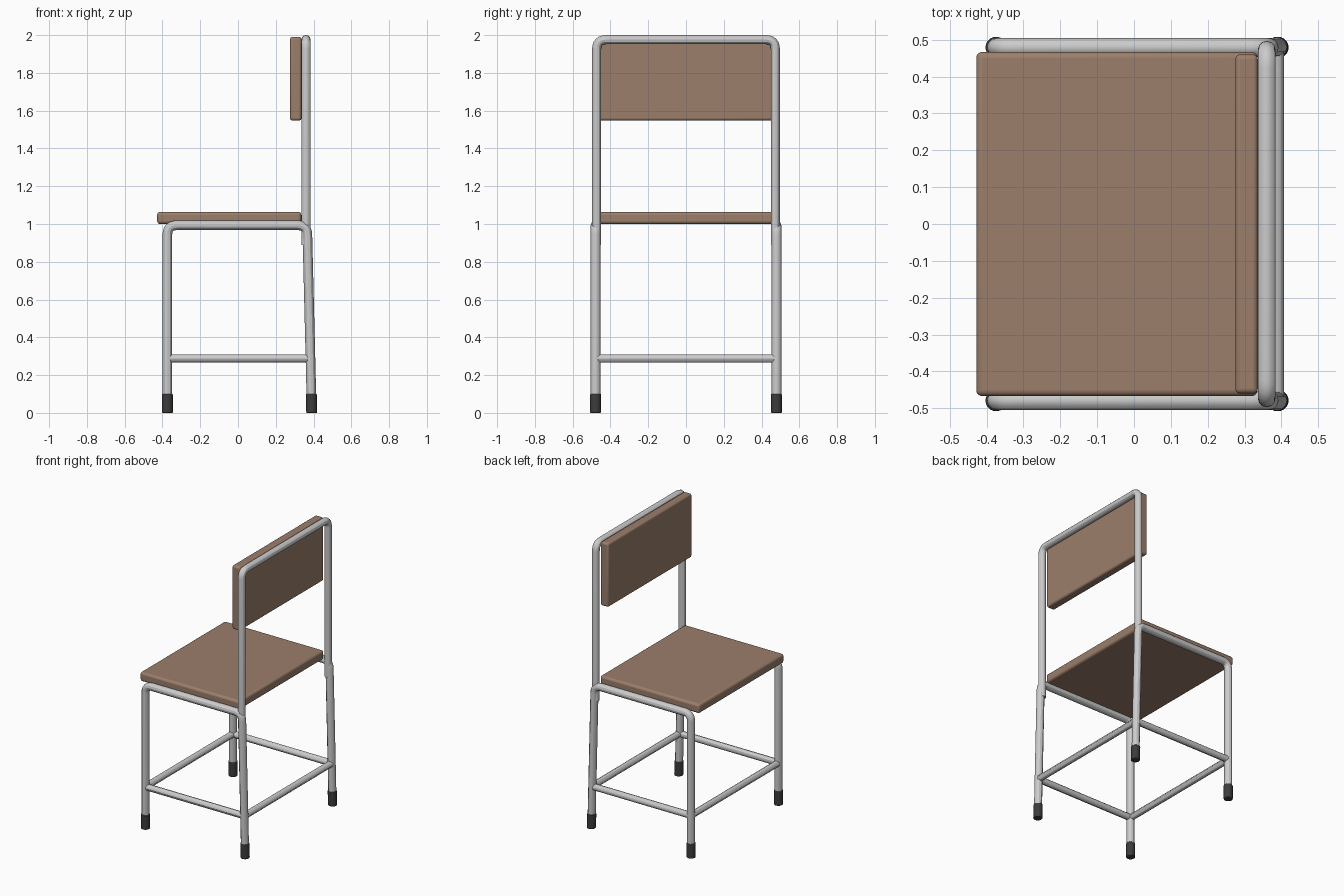
import bpy, bmesh
from mathutils import Vector

if "Cube" in bpy.data.objects:
    bpy.data.objects.remove(bpy.data.objects["Cube"])


def material(name, rgb):
    m = bpy.data.materials.new(name)
    m.diffuse_color = (*rgb, 1)
    m.use_nodes = True
    m.node_tree.nodes["Principled BSDF"].inputs["Base Color"].default_value = m.diffuse_color
    return m


WOOD = material("wood", (0.33, 0.21, 0.145))
RUBBER = material("rubber", (0.045, 0.045, 0.045))


def finish(obj, mat=None):
    bpy.ops.object.select_all(action='DESELECT')
    obj.select_set(True)
    bpy.context.view_layer.objects.active = obj
    if mat:
        obj.data.materials.append(mat)
    bpy.ops.object.shade_smooth_by_angle()
    return obj


def rounded(points, radius, steps=6):
    """Replace the inner corners of a path with smooth bends."""
    pts = [Vector(p) for p in points]
    out = [pts[0]]
    for a, b, c in zip(pts, pts[1:], pts[2:]):
        p, q = b + (a - b).normalized() * radius, b + (c - b).normalized() * radius
        for i in range(steps + 1):
            t = i / steps
            out.append(p * (1 - t) ** 2 + b * 2 * t * (1 - t) + q * t * t)
    return out + [pts[-1]]


def tube(name, points, r, bend=0.05):
    curve = bpy.data.curves.new(name, 'CURVE')
    curve.dimensions = '3D'
    curve.bevel_depth = r
    curve.bevel_resolution = 4
    curve.use_fill_caps = True
    path = rounded(points, bend)
    spline = curve.splines.new('POLY')
    spline.points.add(len(path) - 1)
    for sp, p in zip(spline.points, path):
        sp.co = (*p, 1)
    obj = bpy.data.objects.new(name, curve)
    bpy.context.collection.objects.link(obj)
    bpy.ops.object.select_all(action='DESELECT')
    obj.select_set(True)
    bpy.context.view_layer.objects.active = obj
    bpy.ops.object.convert(target='MESH')
    return finish(bpy.context.object)


def board(name, lo, hi, bevel):
    lo, hi = Vector(lo), Vector(hi)
    bpy.ops.mesh.primitive_cube_add(size=1, location=(lo + hi) / 2)
    obj = bpy.context.object
    obj.name = name
    obj.scale = hi - lo
    bpy.ops.object.transform_apply(location=False, rotation=False, scale=True)
    mod = obj.modifiers.new("round", 'BEVEL')
    mod.width = bevel
    mod.segments = 4
    return finish(obj, WOOD)


def foot(name, x, y, tilt=0):
    bpy.ops.mesh.primitive_cylinder_add(vertices=24, radius=0.029, depth=0.1,
                                        location=(x, y, 0.05))
    obj = bpy.context.object
    obj.name = name
    for v in obj.data.vertices:
        v.co.x -= tilt * (v.co.z + 0.05)
    mod = obj.modifiers.new("round", 'BEVEL')
    mod.width = 0.004
    mod.segments = 2
    return finish(obj, RUBBER)


# Seat and backrest boards
board("seat", (-0.428, -0.467, 1.0), (0.335, 0.467, 1.064), 0.016)
board("backrest", (0.275, -0.46, 1.548), (0.336, 0.46, 1.99), 0.013)

# Side frames: front leg, seat rail and raked back leg in one bent tube
for side, s in (("left", 1), ("right", -1)):
    y = 0.479 * s
    tube(side + "_leg_frame", [(-0.374, y, 0.03), (-0.374, y, 0.993),
                               (0.366, y, 0.993), (0.39, y, 0.03)], 0.0255)
    tube(side + "_stretcher", [(-0.374, y, 0.288), (0.384, y, 0.288)], 0.022)
    foot(side + "_front_foot", -0.374, y)
    foot(side + "_back_foot", 0.3905, y, 0.025)

# Cross stretchers
for name, x in (("front_stretcher", -0.374), ("back_stretcher", 0.385)):
    tube(name, [(x, -0.479, 0.288), (x, 0.479, 0.288)], 0.022)

# Back frame hoop
tube("back_frame", [(0.36, -0.473, 0.89), (0.36, -0.473, 1.976),
                    (0.36, 0.473, 1.976), (0.36, 0.473, 0.89)], 0.024)
